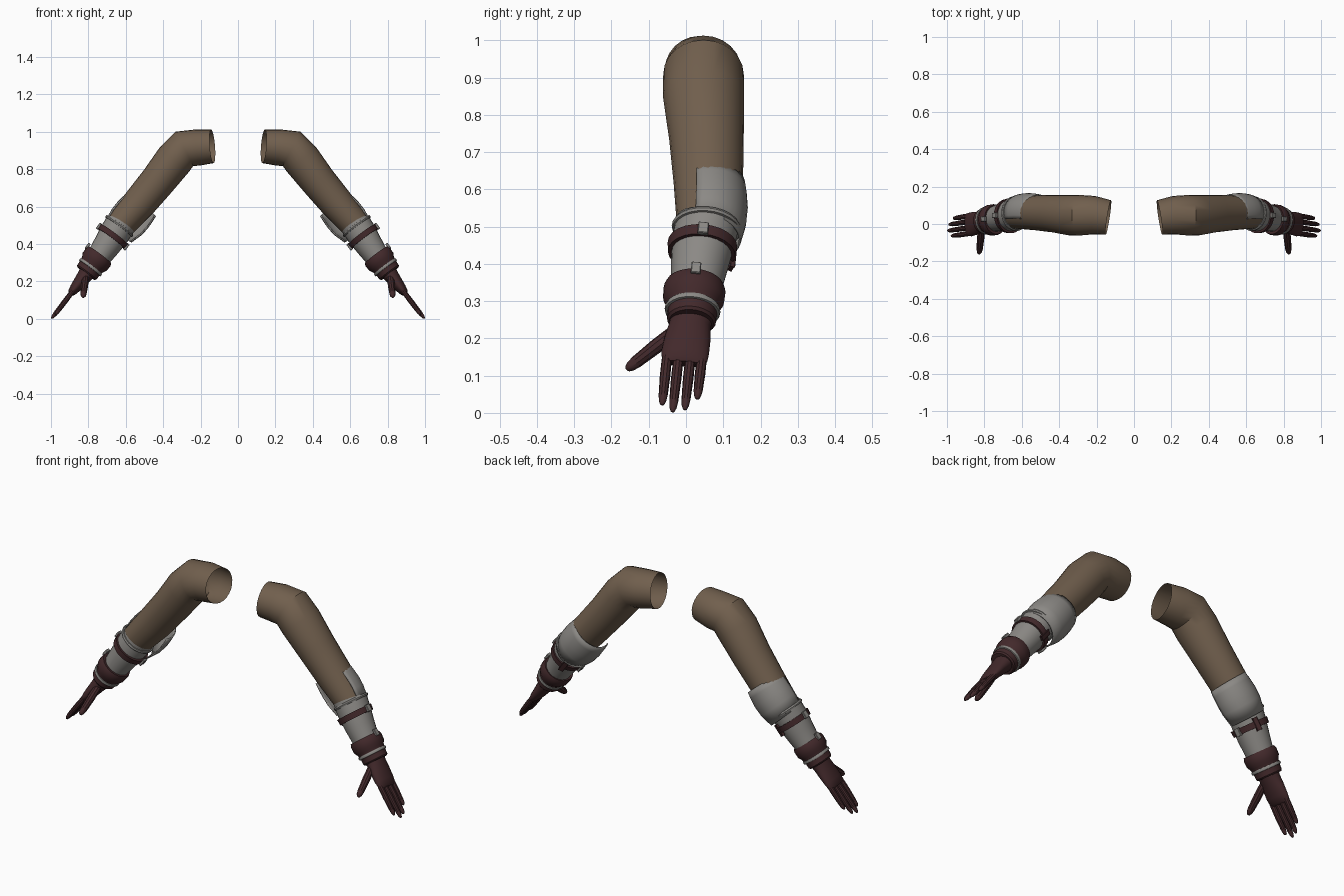
import bpy, bmesh, math
from mathutils import Vector

if "Cube" in bpy.data.objects:
    bpy.data.objects.remove(bpy.data.objects["Cube"], do_unlink=True)


def material(name, r, g, b):
    m = bpy.data.materials.new(name)
    m.use_nodes = True
    m.diffuse_color = (r, g, b, 1)
    bsdf = m.node_tree.nodes["Principled BSDF"]
    bsdf.inputs["Base Color"].default_value = (r, g, b, 1)
    bsdf.inputs["Roughness"].default_value = 0.8
    return m


BROWN = material("brown cloth", 0.165, 0.115, 0.075)
GREY = material("grey plate", 0.26, 0.25, 0.235)
RED = material("dark red leather", 0.055, 0.022, 0.024)

AXIS = Vector((0.6, -0.08, -0.8)).normalized()   # direction of the forearm


def frame(t):
    """Sideways (about +y) and outward directions across the axis t."""
    u = (Vector((0, 1, 0)) - t * t.y).normalized()
    return u, u.cross(t).normalized() * -1


def finish(name, bm, mat):
    """Turn a bmesh into a smooth object mirrored to the other arm."""
    bmesh.ops.recalc_face_normals(bm, faces=bm.faces)
    me = bpy.data.meshes.new(name)
    bm.to_mesh(me)
    bm.free()
    me.materials.append(mat)
    for p in me.polygons:
        p.use_smooth = True
    me.set_sharp_from_angle(angle=math.radians(35))
    ob = bpy.data.objects.new(name, me)
    bpy.context.collection.objects.link(ob)
    ob.modifiers.new("other arm", 'MIRROR').use_mirror_merge = False
    return ob


def loft(name, stations, mat, axis=None, sides=24, sweep=360, cap=False):
    """Skin rings given as (x, y, z, outward radius, sideways radius)."""
    bm = bmesh.new()
    pts = [Vector(s[:3]) for s in stations]
    full = sweep == 360
    rings = []
    for i, s in enumerate(stations):
        t = axis or (pts[min(i + 1, len(pts) - 1)] - pts[max(i - 1, 0)]).normalized()
        u, n = frame(t)
        ring = []
        for k in range(sides if full else sides + 1):
            a = math.radians(sweep) * (k / sides - 0.5)
            ring.append(bm.verts.new(pts[i] + u * s[4] * math.cos(a) + n * s[3] * math.sin(a)))
        rings.append(ring)
    for a, b in zip(rings, rings[1:]):
        for k in range(sides):
            j = (k + 1) % len(a)
            bm.faces.new((a[k], a[j], b[j], b[k]))
    if cap:
        bm.faces.new(rings[0])
        bm.faces.new(rings[-1])
    return finish(name, bm, mat)


def band(name, centre, profile, mat):
    """Ring round the forearm; profile holds (distance along, radius)."""
    c = Vector(centre)
    st = [(*(c + AXIS * d), r, r * 1.03) for d, r in profile]
    return loft(name, st, mat, axis=AXIS)


def block(name, centre, angle, radius, size, mat):
    """Small box lying on the forearm at an angle from the outer side."""
    u, n = frame(AXIS)
    a = math.radians(angle)
    out = n * math.cos(a) + u * math.sin(a)
    side = out.cross(AXIS)
    c = Vector(centre) + out * radius
    bm = bmesh.new()
    bmesh.ops.create_cube(bm, size=1)
    for v in bm.verts:
        x, y, z = v.co
        v.co = c + AXIS * x * size[0] + side * y * size[1] + out * z * size[2]
    bmesh.ops.bevel(bm, geom=bm.edges[:], offset=0.002, segments=1, affect='EDGES')
    return finish(name, bm, mat)


def digit(name, base, tip, r):
    """Tapered finger with a rounded tip."""
    a, b = Vector(base), Vector(tip)
    shape = ((0, 1), (0.4, 1.05), (0.8, 0.9), (0.92, 0.72), (0.98, 0.45), (1, 0.15))
    loft(name, [(*a.lerp(b, t), r * k, r * k) for t, k in shape], RED, sides=10, cap=True)


# Sleeve, open at the shoulder
loft("sleeve", [
    (0.137, 0.035, 0.922, 0.090, 0.093),
    (0.215, 0.047, 0.916, 0.097, 0.103),
    (0.286, 0.047, 0.909, 0.103, 0.108),
    (0.339, 0.047, 0.853, 0.102, 0.109),
    (0.430, 0.055, 0.735, 0.095, 0.100),
    (0.530, 0.060, 0.615, 0.090, 0.093),
    (0.637, 0.060, 0.495, 0.079, 0.084)], BROWN)

# Elbow pad wrapping the back half
pad = loft("elbow_pad", [
    (0.515, 0.060, 0.612, 0.096, 0.096),
    (0.535, 0.061, 0.588, 0.101, 0.099),
    (0.565, 0.062, 0.552, 0.105, 0.101),
    (0.595, 0.060, 0.517, 0.103, 0.099),
    (0.637, 0.055, 0.470, 0.089, 0.090)], GREY, sides=20, sweep=218)
solid = pad.modifiers.new("thickness", 'SOLIDIFY')
solid.thickness = 0.006
solid.offset = 0

# Forearm guard with a rolled upper lip
loft("forearm_guard", [
    (0.627, 0.057, 0.507, 0.083, 0.086),
    (0.660, 0.046, 0.456, 0.082, 0.084),
    (0.700, 0.036, 0.395, 0.074, 0.077),
    (0.745, 0.027, 0.330, 0.065, 0.067),
    (0.780, 0.022, 0.285, 0.060, 0.062)], GREY)
band("guard_lip", (0.635, 0.055, 0.496),
     [(-0.008, 0.080), (-0.007, 0.088), (0, 0.091), (0.007, 0.088), (0.008, 0.080)], GREY)

# Strap with its buckle and loose loop
STRAP = (0.670, 0.043, 0.440)
band("strap", STRAP,
     [(-0.015, 0.078), (-0.015, 0.091), (0.015, 0.088), (0.015, 0.075)], RED)
block("strap_buckle", STRAP, 2, 0.092, (0.036, 0.028, 0.014), GREY)
block("strap_loop", STRAP, 115, 0.088, (0.060, 0.022, 0.012), RED)
block("strap_clip", STRAP, 180, 0.091, (0.034, 0.026, 0.012), GREY)

# Glove cuff with a metal ring
CUFF = (0.740, 0.024, 0.340)
band("glove_cuff", CUFF,
     [(0, 0.062), (-0.002, 0.076), (0.012, 0.081), (0.045, 0.080), (0.062, 0.070),
      (0.085, 0.065), (0.115, 0.064), (0.122, 0.058), (0.122, 0.035)], RED)
band("cuff_ring", CUFF,
     [(0.073, 0.063), (0.074, 0.071), (0.081, 0.073), (0.088, 0.071), (0.089, 0.063)], GREY)
block("cuff_buckle", CUFF, 2, 0.080, (0.036, 0.026, 0.014), GREY)

# Hand
loft("hand", [
    (0.795, 0.016, 0.262, 0.048, 0.058),
    (0.818, 0.010, 0.232, 0.041, 0.056),
    (0.845, 0.004, 0.198, 0.034, 0.062),
    (0.872, -0.002, 0.163, 0.028, 0.064),
    (0.890, -0.004, 0.140, 0.021, 0.061),
    (0.896, -0.005, 0.132, 0.012, 0.055)], RED, cap=True)

# Fingers and thumb
for name, y0, tip in (("index_finger", -0.051, (0.977, -0.064, 0.021)),
                      ("middle_finger", -0.020, (0.997, -0.036, 0.002)),
                      ("ring_finger", 0.012, (0.990, -0.003, 0.008)),
                      ("little_finger", 0.043, (0.966, 0.030, 0.037))):
    digit(name, (0.882, y0, 0.150), tip, 0.0135)
digit("thumb", (0.815, -0.025, 0.222), (0.828, -0.160, 0.116), 0.019)
